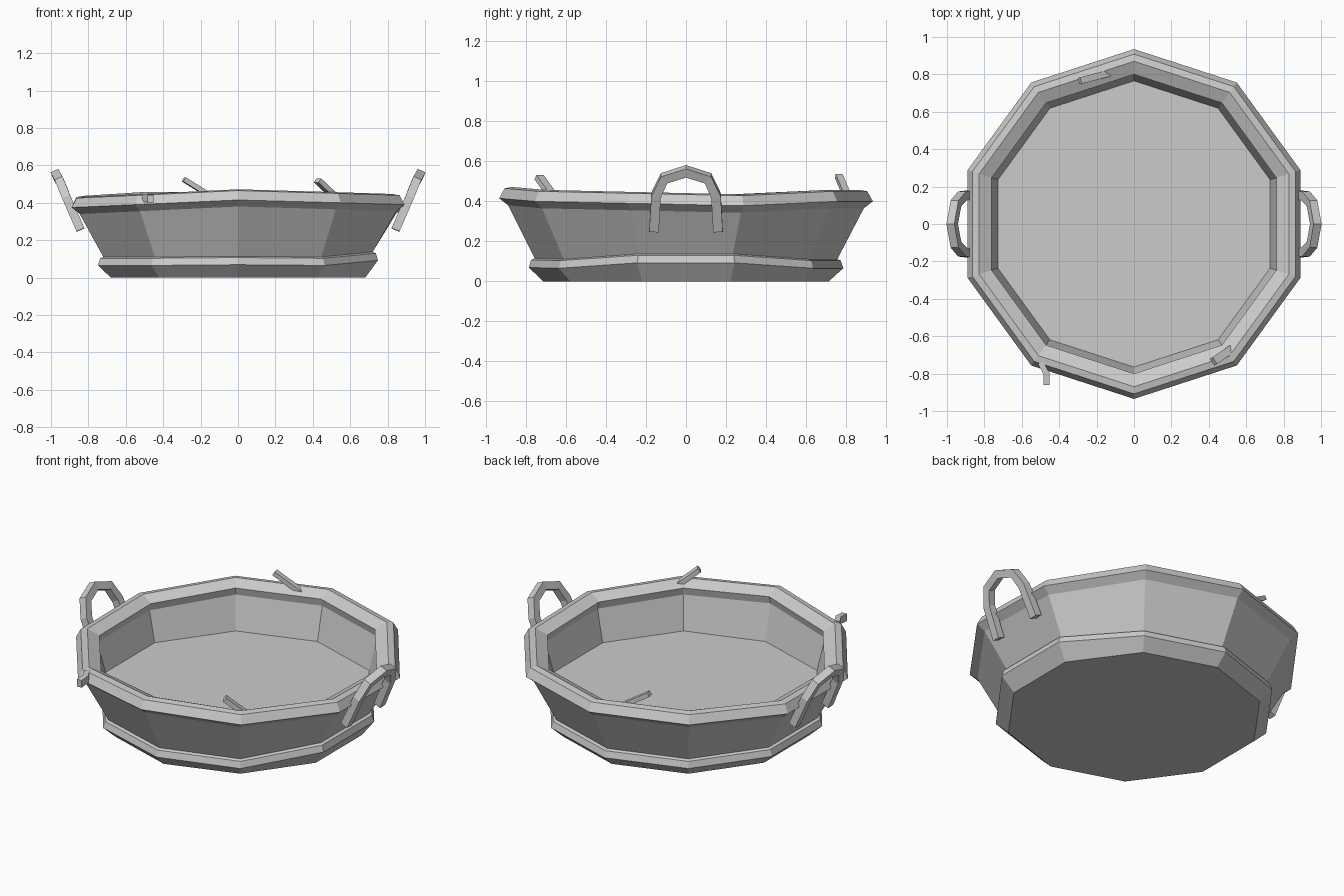
import bpy, bmesh, math
from mathutils import Vector

cube = bpy.data.objects.get("Cube")
if cube:
    bpy.data.objects.remove(cube, do_unlink=True)

grey = bpy.data.materials.new("plain grey")
grey.use_nodes = True
colour = (0.6, 0.6, 0.6, 1)
grey.diffuse_color = colour
grey.node_tree.nodes["Principled BSDF"].inputs["Base Color"].default_value = colour


def finish(name, bm):
    bmesh.ops.recalc_face_normals(bm, faces=bm.faces)
    mesh = bpy.data.meshes.new(name)
    bm.to_mesh(mesh)
    bm.free()
    mesh.materials.append(grey)
    obj = bpy.data.objects.new(name, mesh)
    bpy.context.collection.objects.link(obj)
    return obj


def loft(bm, rings):
    """Join equal rings of points with quads and cap both ends."""
    rows = [[bm.verts.new(p) for p in ring] for ring in rings]
    n = len(rows[0])
    for a, b in zip(rows, rows[1:]):
        for i in range(n):
            j = (i + 1) % n
            bm.faces.new((a[i], a[j], b[j], b[i]))
    bm.faces.new(rows[0])
    bm.faces.new(rows[-1])


def sweep(name, points, normal, half_width, half_depth):
    """Rectangular bar along a path lying in the plane of the normal."""
    pts = [Vector(p) for p in points]
    normal = Vector(normal).normalized()
    rings = []
    for i, p in enumerate(pts):
        tangent = pts[min(i + 1, len(pts) - 1)] - pts[max(i - 1, 0)]
        side = tangent.cross(normal).normalized() * half_width
        up = normal * half_depth
        rings.append([p + side + up, p - side + up, p - side - up, p + side - up])
    bm = bmesh.new()
    loft(bm, rings)
    return finish(name, bm)


# Ten-sided tub: radius, height, and whether the ring follows rim or band wobble
SIDES = 10
rim_wobble = [0, 0, -.02, -.025, -.01, .015, 0, -.01, -.022, 0]
band_wobble = [0, 0, 0, 0, 0, .004, 0, .027, .027, 0]
flat = [0] * SIDES
profile = [
    (.715, 0, flat),
    (.787, .065, band_wobble),
    (.775, .103, band_wobble),
    (.757, .110, band_wobble),
    (.89, .365, rim_wobble),
    (.935, .40, rim_wobble),
    (.908, .45, rim_wobble),
    (.87, .457, rim_wobble),
    (.80, .425, rim_wobble),
    (.812, .38, rim_wobble),
    (.765, .18, flat),
]
rings = []
for r, z, wobble in profile:
    ring = []
    for k in range(SIDES):
        a = math.pi / 2 + 2 * math.pi * k / SIDES
        ring.append((r * math.cos(a), r * math.sin(a), z + wobble[k]))
    rings.append(ring)
body = bmesh.new()
loft(body, rings)
finish("tub", body)

# Arched handles, leaning outward on both sides
half_arch = [(.842, .16, .255), (.918, .15, .43), (.952, .11, .515)]
arch = half_arch + [(.972, 0, .55)] + [(x, -y, z) for x, y, z in reversed(half_arch)]
for side, label in ((1, "left"), (-1, "right")):
    path = [(side * x, y, z) for x, y, z in arch]
    sweep(label + "_handle", path, (side * .91, 0, -.41), .024, .023)

# Loose splinters sticking out of the rim
sweep("back_splinter", [(-.29, .765, .525), (-.12, .81, .42)], (-.25, .97, 0), .013, .018)
sweep("front_left_splinter", [(.425, -.735, .52), (.52, -.67, .43)], (.56, -.83, 0), .014, .022)
sweep("front_right_splinter",
      [(-.468, -.86, .42), (-.468, -.80, .425), (-.50, -.74, .425)], (0, 0, 1), .016, .022)
